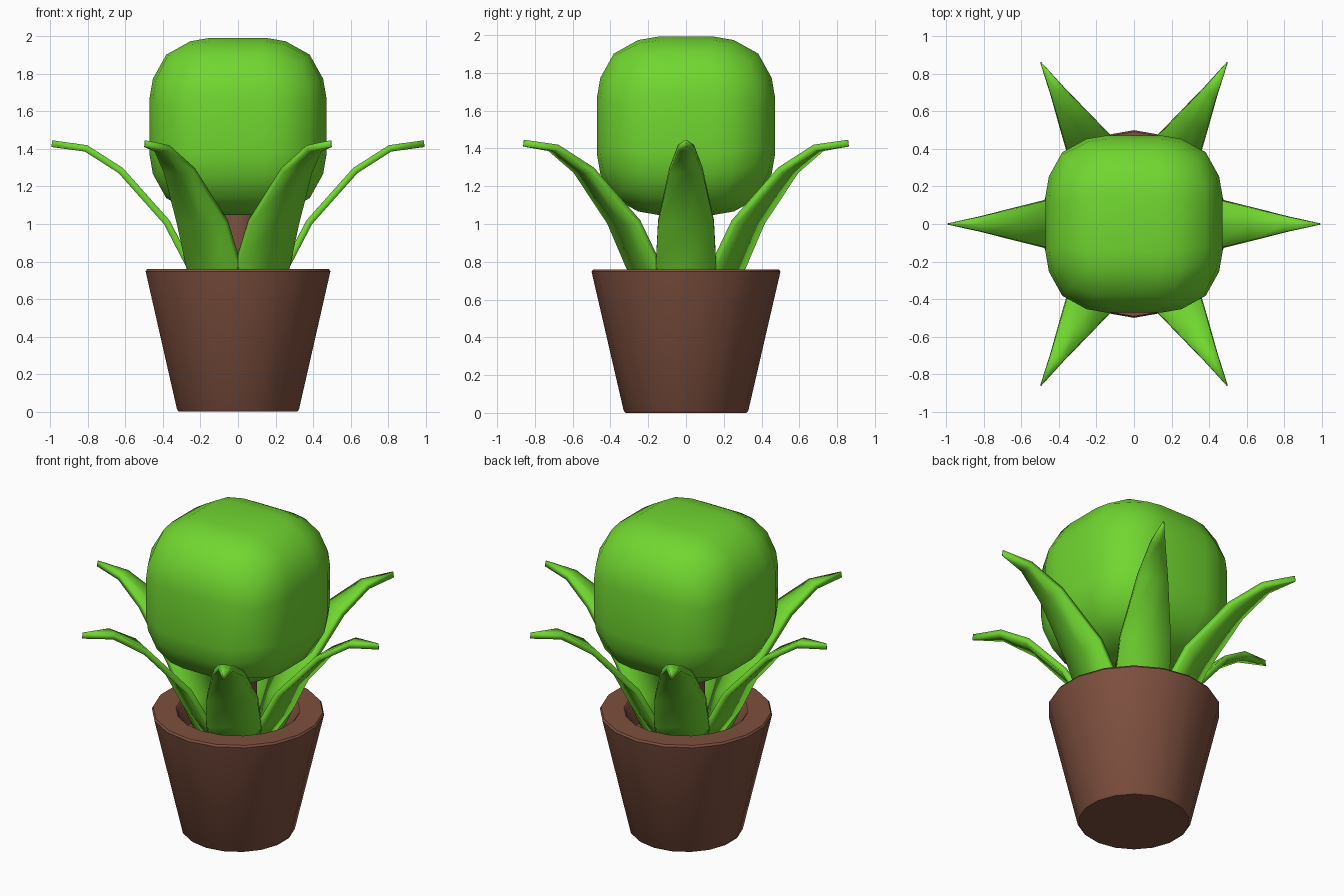
import bpy, bmesh, math
from mathutils import Vector

if "Cube" in bpy.data.objects:
    bpy.data.objects.remove(bpy.data.objects["Cube"])


def material(name, rgb):
    m = bpy.data.materials.new(name)
    m.diffuse_color = (*rgb, 1)
    m.use_nodes = True
    m.node_tree.nodes["Principled BSDF"].inputs["Base Color"].default_value = m.diffuse_color
    return m


GREEN = material("leaf green", (0.165, 0.68, 0.03))
BROWN = material("clay brown", (0.21, 0.08, 0.05))


def finish(bm, name, mat, angle=40):
    bmesh.ops.remove_doubles(bm, verts=bm.verts, dist=1e-4)
    bmesh.ops.recalc_face_normals(bm, faces=bm.faces)
    me = bpy.data.meshes.new(name)
    bm.to_mesh(me)
    bm.free()
    for p in me.polygons:
        p.use_smooth = True
    me.set_sharp_from_angle(angle=math.radians(angle))
    me.materials.append(mat)
    ob = bpy.data.objects.new(name, me)
    bpy.context.collection.objects.link(ob)
    return ob


def lathe(name, profile, sides, mat):
    """Turn an (r, z) profile around the z axis, with a vertex on +y."""
    bm = bmesh.new()
    rings = []
    for r, z in profile:
        rings.append([bm.verts.new((r * math.sin(2 * math.pi * i / sides),
                                    r * math.cos(2 * math.pi * i / sides), z))
                      for i in range(sides)])
    for a, b in zip(rings, rings[1:]):
        for i in range(sides):
            j = (i + 1) % sides
            bm.faces.new((a[i], a[j], b[j], b[i]))
    bm.faces.new(rings[0])
    bm.faces.new(rings[-1])
    return finish(bm, name, mat)


# Pot: tapered wall, softened rim, hollow inside
lathe("pot", [(0.32, 0), (0.33, 0.012), (0.50, 0.748), (0.492, 0.76),
              (0.36, 0.76), (0.35, 0.75), (0.315, 0.60)], 18, BROWN)

# Stem between pot and head
lathe("stem", [(0.11, 0.55), (0.11, 1.15)], 12, BROWN)

# Head: gridded cube pushed onto a rounded-box (superellipsoid) surface
P, HALF, CENTRE = 3.1, 0.48, Vector((0, 0, 1.52))
STEPS = [-1, -0.56, -0.31, 0.31, 0.56, 1]


def round_box(v):
    n = sum(abs(c) ** P for c in v) ** (1 / P)
    return CENTRE + Vector(v) * (HALF / n)


bm = bmesh.new()
for axis in range(3):
    for side in (-1, 1):
        grid = []
        for u in STEPS:
            row = []
            for w in STEPS:
                v = [0, 0, 0]
                v[axis], v[(axis + 1) % 3], v[(axis + 2) % 3] = side, u, w
                row.append(bm.verts.new(round_box(v)))
            grid.append(row)
        for i in range(5):
            for j in range(5):
                bm.faces.new((grid[i][j], grid[i + 1][j],
                              grid[i + 1][j + 1], grid[i][j + 1]))
finish(bm, "head", GREEN, 60)

# Leaves: (radius, height, half width) along the centre line, six around
PATH = [(0.16, 0.58, 0.14), (0.26, 0.78, 0.16), (0.38, 1.01, 0.148),
        (0.625, 1.285, 0.088), (0.81, 1.403, 0.042), (0.992, 1.428, 0.003)]
for k in range(6):
    a = k * math.pi / 3
    out, across = Vector((math.cos(a), math.sin(a), 0)), Vector((-math.sin(a), math.cos(a), 0))
    bm = bmesh.new()
    rows = []
    for r, z, w in PATH:
        mid = out * r + Vector((0, 0, z))
        rows.append([bm.verts.new(mid + across * (w * s)) for s in (-1, 0, 1)])
    for p, q in zip(rows, rows[1:]):
        for i in range(2):
            bm.faces.new((p[i], p[i + 1], q[i + 1], q[i]))
    leaf = finish(bm, f"leaf_{k + 1}", GREEN, 60)
    mod = leaf.modifiers.new("thickness", 'SOLIDIFY')
    mod.thickness = 0.036
    mod.offset = 0
